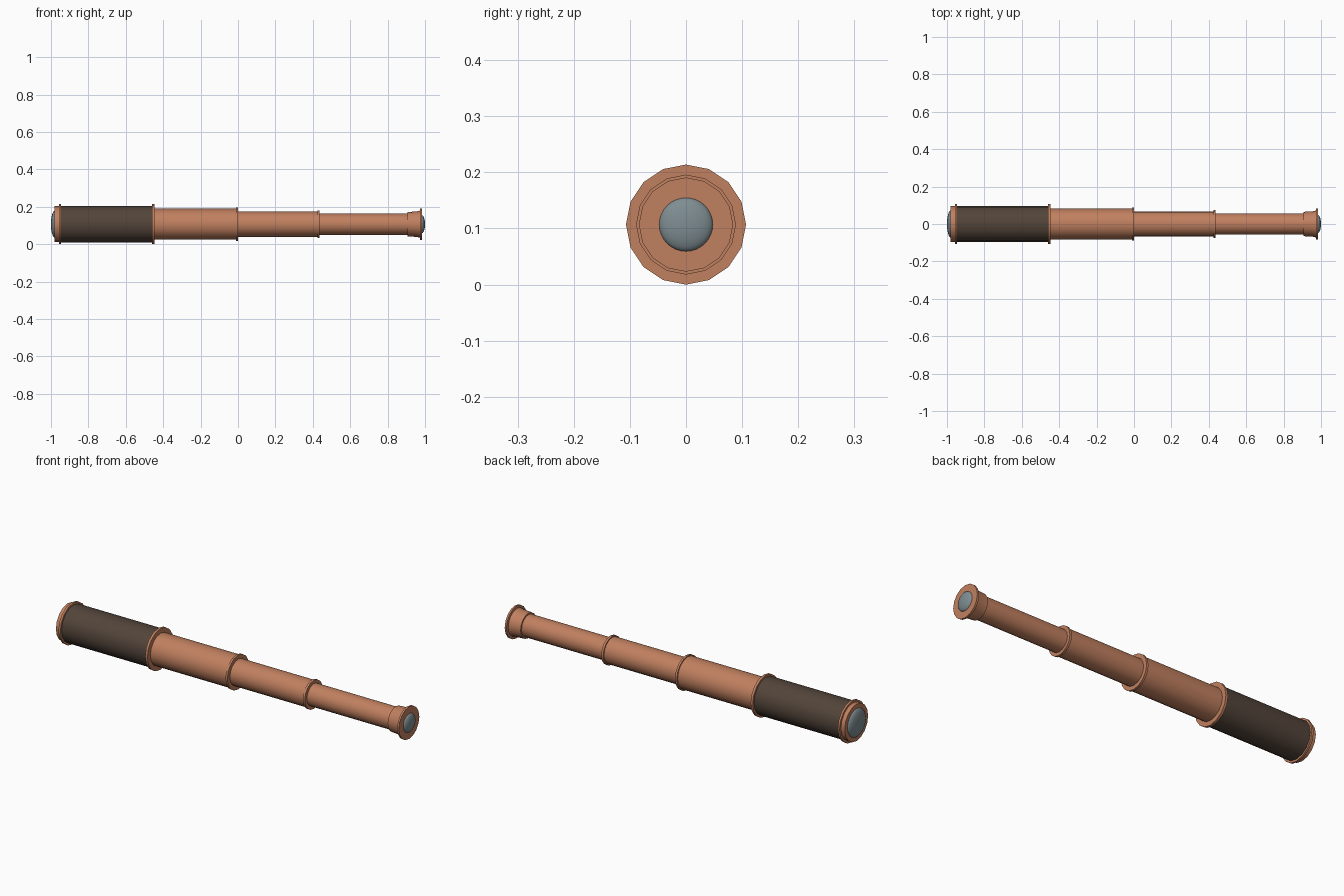
import bpy, bmesh, math

if "Cube" in bpy.data.objects:
    bpy.data.objects.remove(bpy.data.objects["Cube"])

AXIS_Z = 0.107


def material(name, rgb):
    m = bpy.data.materials.new(name)
    m.diffuse_color = (*rgb, 1)
    m.use_nodes = True
    m.node_tree.nodes["Principled BSDF"].inputs["Base Color"].default_value = m.diffuse_color
    return m


copper = material("copper", (0.53, 0.215, 0.115))
leather = material("dark leather", (0.085, 0.058, 0.042))
glass = material("grey glass", (0.21, 0.265, 0.285))


def lathe(name, profile, mat, sides=16):
    """Spin (x, radius) points around the long axis; open ends are capped."""
    bm = bmesh.new()
    rings = []
    for x, r in profile:
        if r < 1e-5:
            rings.append([bm.verts.new((x, 0, AXIS_Z))])
            continue
        rings.append([bm.verts.new((x, r * math.sin(2 * math.pi * i / sides),
                                    AXIS_Z + r * math.cos(2 * math.pi * i / sides)))
                      for i in range(sides)])
    for a, b in zip(rings, rings[1:]):
        for i in range(sides):
            j = (i + 1) % sides
            quad = [a[i % len(a)], a[j % len(a)], b[j % len(b)], b[i % len(b)]]
            bm.faces.new(list(dict.fromkeys(quad)))
    for end in (rings[0], rings[-1]):
        if len(end) > 2:
            bm.faces.new(end)
    bmesh.ops.recalc_face_normals(bm, faces=bm.faces)
    me = bpy.data.meshes.new(name)
    bm.to_mesh(me)
    bm.free()
    me.materials.append(mat)
    ob = bpy.data.objects.new(name, me)
    bpy.context.collection.objects.link(ob)
    bpy.context.view_layer.objects.active = ob
    for o in bpy.context.selected_objects:
        o.select_set(False)
    ob.select_set(True)
    bpy.ops.object.shade_smooth_by_angle(angle=math.radians(30))


def tube(name, x0, x1, r, mat=copper):
    lathe(name, [(x0, r), (x1, r)], mat)


def lens(name, x, tip, r):
    """Shallow elliptical dome from the rim at x to the tip."""
    steps = [math.pi / 2 * k / 8 for k in range(9)]
    lathe(name, [(x + (tip - x) * math.sin(t), r * math.cos(t)) for t in steps], glass, 32)


# Telescoping tubes, wide to narrow
tube("leather_barrel", -0.948, -0.458, 0.097, leather)
tube("wide_tube", -0.447, -0.009, 0.083)
tube("middle_tube", 0.0, 0.425, 0.068)
tube("narrow_tube", 0.435, 0.91, 0.057)

# Front cap and collar rings
tube("front_cap", -0.98, -0.955, 0.096)
for name, x0, x1, r in (("front_ring", -0.958, -0.947, 0.107),
                        ("barrel_ring", -0.459, -0.446, 0.107),
                        ("wide_tube_ring", -0.01, 0.001, 0.089),
                        ("middle_tube_ring", 0.424, 0.436, 0.074)):
    tube(name, x0, x1, r)

# Flared eyepiece with flange
lathe("eyepiece", [(0.906, 0.065), (0.955, 0.068), (0.972, 0.072),
                   (0.974, 0.084), (0.984, 0.084)], copper)

# Lenses at both ends
lens("front_lens", -0.979, -1.0, 0.073)
lens("eye_lens", 0.983, 1.0, 0.048)
